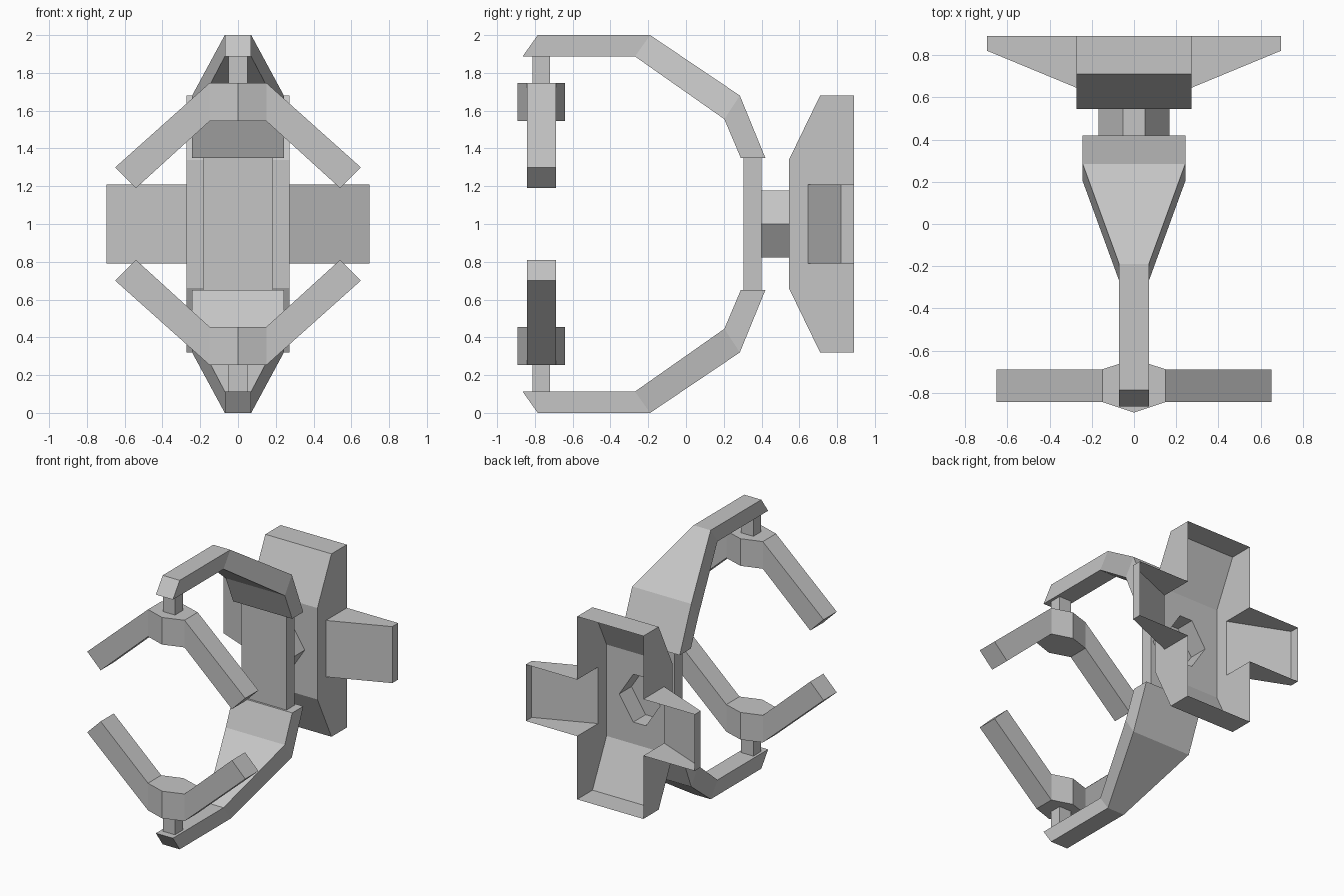
import bpy
import bmesh

if "Cube" in bpy.data.objects:
    bpy.data.objects.remove(bpy.data.objects["Cube"], do_unlink=True)

COLOUR = (0.56, 0.56, 0.56, 1.0)
grey = bpy.data.materials.new("plain_grey")
grey.use_nodes = True
grey.diffuse_color = COLOUR
grey.node_tree.nodes["Principled BSDF"].inputs["Base Color"].default_value = COLOUR

MID = 1.0  # height of the plane between upper and lower halves


def finish(name, bm):
    bmesh.ops.remove_doubles(bm, verts=bm.verts, dist=0.0005)
    bmesh.ops.recalc_face_normals(bm, faces=bm.faces)
    mesh = bpy.data.meshes.new(name)
    bm.to_mesh(mesh)
    bm.free()
    mesh.materials.append(grey)
    obj = bpy.data.objects.new(name, mesh)
    bpy.context.scene.collection.objects.link(obj)
    return obj


def loft(name, sections, capped=True):
    """Skin a row of matching closed sections with quads."""
    bm = bmesh.new()
    rings = [[bm.verts.new(p) for p in s] for s in sections]
    n = len(rings[0])
    for a, b in zip(rings, rings[1:]):
        for i in range(n):
            j = (i + 1) % n
            bm.faces.new((a[i], a[j], b[j], b[i]))
    if capped:
        bm.faces.new(rings[0])
        bm.faces.new(rings[-1])
    return finish(name, bm)


def box(name, x, y, z):
    return loft(name, [[(-x, y[0], h), (x, y[0], h), (x, y[1], h), (-x, y[1], h)] for h in z])


def arm(name, s):
    # half width, outer (y, height), inner (y, height), heights from MID
    profile = [(0.07, (-0.785, 1.0), (-0.865, 0.887)),
               (0.07, (-0.19, 1.0), (-0.27, 0.887)),
               (0.243, (0.285, 0.68), (0.203, 0.555)),
               (0.243, (0.42, 0.35), (0.29, 0.35))]
    loft(name, [[(-w, o[0], MID + s * o[1]), (w, o[0], MID + s * o[1]),
                 (w, i[0], MID + s * i[1]), (-w, i[0], MID + s * i[1])]
                for w, o, i in profile])


def claw(name, s):
    # top (x, height), bottom (x, height), front y, back y
    half = [((0.65, 0.30), (0.54, 0.19), -0.843, -0.688),
            ((0.15, 0.747), (0.15, 0.545), -0.843, -0.688)]
    centre = [((0, 0.747), (0, 0.545), -0.893, -0.64)]
    other = [((-t[0], t[1]), (-b[0], b[1]), f, k) for t, b, f, k in reversed(half)]
    loft(name, [[(t[0], f, MID + s * t[1]), (t[0], k, MID + s * t[1]),
                 (b[0], k, MID + s * b[1]), (b[0], f, MID + s * b[1])]
                for t, b, f, k in half + centre + other])


# Upper and lower arms, each with a claw on a short post
for label, s in (("upper", 1), ("lower", -1)):
    arm(label + "_arm", s)
    claw(label + "_claw", s)
    box(label + "_post", 0.05, (-0.812, -0.72), sorted((MID + s * 0.74, MID + s * 0.89)))

# Spine joining the arms
box("spine", 0.185, (0.305, 0.40), (0.65, 1.35))

# Open six-sided connector tube
hexagon = [(0.168, 0), (0.052, 0.178), (-0.052, 0.178),
           (-0.168, 0), (-0.052, -0.178), (0.052, -0.178)]
loft("connector_tube", [[(x, y, MID + h) for x, h in hexagon] for y in (0.40, 0.545)], False)

# Back shell: hollow cross, open at the back, half built then mirrored
W, TIP, BACK, FRONT, SHOULDER = 0.272, 0.695, 0.89, 0.545, 0.71
JOIN, WING_END, WING_H, FLAT_H, TALL_H = 0.645, 0.82, 0.21, 0.34, 0.68
bm = bmesh.new()


def face(points):
    bm.faces.new([bm.verts.new((x, y, MID + h)) for x, y, h in points])


# front panel with the connector opening
face([(0, FRONT, -FLAT_H), (W, FRONT, -FLAT_H), (W, FRONT, FLAT_H), (0, FRONT, FLAT_H),
      (0, FRONT, 0.178), (0.052, FRONT, 0.178), (0.168, FRONT, 0),
      (0.052, FRONT, -0.178), (0, FRONT, -0.178)])
# side wall notched for the wing
face([(W, BACK, -TALL_H), (W, SHOULDER, -TALL_H), (W, FRONT, -FLAT_H), (W, FRONT, FLAT_H),
      (W, SHOULDER, TALL_H), (W, BACK, TALL_H), (W, BACK, WING_H), (W, JOIN, WING_H),
      (W, JOIN, -WING_H), (W, BACK, -WING_H)])
# sloped shoulders, end walls and wing sides
for s in (1, -1):
    face([(0, FRONT, s * FLAT_H), (W, FRONT, s * FLAT_H),
          (W, SHOULDER, s * TALL_H), (0, SHOULDER, s * TALL_H)])
    face([(0, SHOULDER, s * TALL_H), (W, SHOULDER, s * TALL_H),
          (W, BACK, s * TALL_H), (0, BACK, s * TALL_H)])
    face([(W, JOIN, s * WING_H), (TIP, WING_END, s * WING_H),
          (TIP, BACK, s * WING_H), (W, BACK, s * WING_H)])
# wing front and wing end
for a, b in (((W, JOIN), (TIP, WING_END)), ((TIP, WING_END), (TIP, BACK))):
    face([(*a, -WING_H), (*b, -WING_H), (*b, WING_H), (*a, WING_H)])
shell = finish("back_shell", bm)
mirror = shell.modifiers.new("mirror", 'MIRROR')
mirror.use_axis = (True, False, False)
